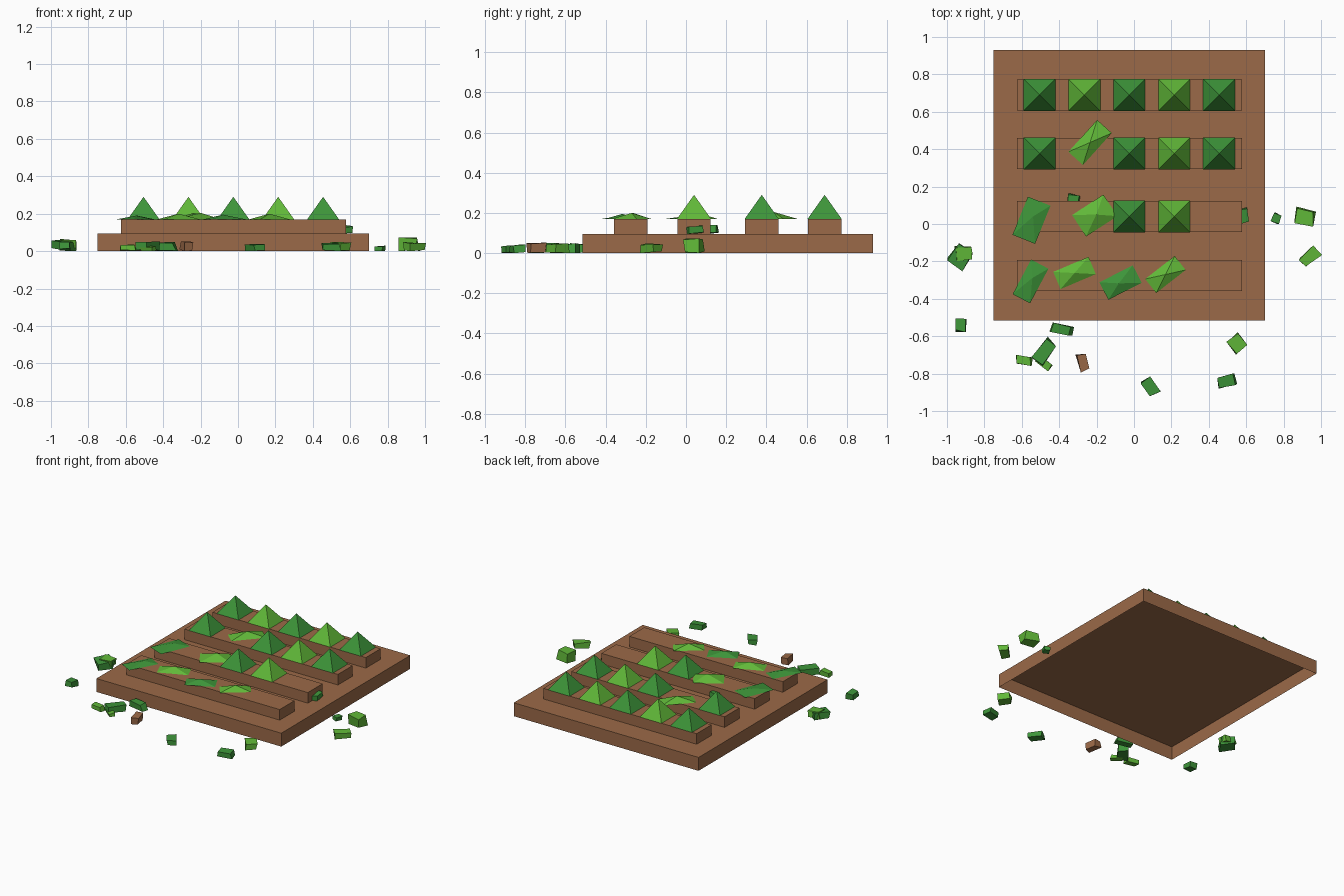
import bpy, bmesh, math, random
from mathutils import Matrix, Vector

random.seed(4)
if "Cube" in bpy.data.objects:
    bpy.data.objects.remove(bpy.data.objects["Cube"])


def material(name, rgb):
    m = bpy.data.materials.new(name)
    m.use_nodes = True
    m.diffuse_color = (*rgb, 1)
    m.node_tree.nodes["Principled BSDF"].inputs["Base Color"].default_value = (*rgb, 1)
    return m


soil = material("soil brown", (0.33, 0.144, 0.065))
dark = material("dark green", (0.047, 0.3, 0.041))
light = material("light green", (0.119, 0.48, 0.04))


def finish(bm, name, mat, loc, angle=0):
    mesh = bpy.data.meshes.new(name)
    bmesh.ops.recalc_face_normals(bm, faces=bm.faces)
    bm.to_mesh(mesh)
    bm.free()
    mesh.materials.append(mat)
    ob = bpy.data.objects.new(name, mesh)
    ob.location = loc
    ob.rotation_euler.z = math.radians(angle)
    bpy.context.collection.objects.link(ob)
    return ob


def open_box(name, x0, x1, y0, y1, z0, z1):
    """Soil slab without an underside."""
    bm = bmesh.new()
    size = Matrix.Diagonal((x1 - x0, y1 - y0, z1 - z0, 1))
    bmesh.ops.create_cube(bm, size=1, matrix=size)
    bm.normal_update()
    under = [f for f in bm.faces if f.normal.z < -0.5]
    bmesh.ops.delete(bm, geom=under, context="FACES_ONLY")
    finish(bm, name, soil, ((x0 + x1) / 2, (y0 + y1) / 2, (z0 + z1) / 2))


def plant(name, mat, x, y, length, width, height, angle=0, lean=0):
    """Four-sided pyramid; lean shifts the tip along its length."""
    bm = bmesh.new()
    base = [bm.verts.new((sx * length / 2, sy * width / 2, 0))
            for sx, sy in ((-1, -1), (1, -1), (1, 1), (-1, 1))]
    tip = bm.verts.new((lean * length, 0, height))
    bm.faces.new(base)
    for i in range(4):
        bm.faces.new((base[i], base[(i + 1) % 4], tip))
    finish(bm, name, mat, (x, y, 0.17), angle)


def chunk(name, mat, x, y, length, width, height, angle, z=0):
    """Uneven, slightly tilted block resting on height z."""
    bm = bmesh.new()
    bmesh.ops.create_cube(bm, size=1)
    for v in bm.verts:
        v.co += Vector([random.uniform(-0.1, 0.1) for _ in range(3)])
        v.co = Vector((v.co.x * length, v.co.y * width, v.co.z * height))
    tilt = Matrix.Rotation(random.uniform(-0.15, 0.15), 3, "X")
    bmesh.ops.rotate(bm, verts=bm.verts, matrix=tilt)
    low = min(v.co.z for v in bm.verts)
    bmesh.ops.translate(bm, verts=bm.verts, vec=(0, 0, -low))
    finish(bm, name, mat, (x, y, z), angle)


# Soil bed and raised planting rows
open_box("soil_bed", -0.75, 0.70, -0.515, 0.93, 0, 0.095)
rows = [0.69, 0.377, 0.04, -0.275]
for i, y in enumerate(rows):
    open_box(f"planting_row_{i + 1}", -0.625, 0.578, y - 0.083, y + 0.083, 0.095, 0.17)

# Standing plants, alternating greens along each row
standing = [(0, 1, 2, 3, 4), (0, 2, 3, 4), (2, 3)]
for y, columns in zip(rows, standing):
    for c in columns:
        plant("standing_plant", light if c % 2 else dark,
              -0.505 + 0.24 * c, y, 0.17, 0.17, 0.12)

# Crushed plants: colour, x, y, length, width, height, angle, lean
for p in [
    (light, -0.235, 0.436, 0.23, 0.105, 0.035, 48, 0),
    (dark, -0.548, 0.02, 0.22, 0.13, 0.02, 68, 0.1),
    (light, -0.21, 0.045, 0.2, 0.137, 0.035, 33, 0.05),
    (dark, -0.553, -0.307, 0.21, 0.105, 0.02, 62, 0.1),
    (light, -0.318, -0.262, 0.205, 0.1, 0.03, 23, 0),
    (dark, -0.072, -0.313, 0.2, 0.105, 0.025, 27, -0.05),
    (light, 0.168, -0.27, 0.2, 0.095, 0.03, 38, 0),
]:
    plant("crushed_plant", *p)

# Scattered chunks: colour, x, y, length, width, height, angle, resting height
for p in [
    (dark, -0.93, -0.175, 0.1, 0.09, 0.045, 55, 0),
    (light, -0.91, -0.155, 0.08, 0.07, 0.045, 5, 0.015),
    (dark, -0.925, -0.54, 0.055, 0.07, 0.04, 0, 0),
    (light, -0.59, -0.73, 0.08, 0.045, 0.03, -5, 0),
    (dark, -0.48, -0.68, 0.12, 0.075, 0.045, 50, 0),
    (light, -0.48, -0.745, 0.075, 0.04, 0.02, -40, 0),
    (dark, -0.39, -0.565, 0.11, 0.05, 0.045, -12, 0),
    (soil, -0.275, -0.74, 0.05, 0.085, 0.042, 12, 0),
    (dark, 0.09, -0.87, 0.09, 0.055, 0.035, -55, 0),
    (dark, 0.495, -0.84, 0.09, 0.06, 0.035, 12, 0),
    (light, 0.55, -0.64, 0.09, 0.07, 0.045, -52, 0),
    (light, 0.94, -0.175, 0.095, 0.06, 0.04, 40, 0),
    (light, 0.91, 0.04, 0.1, 0.08, 0.07, -12, 0),
    (dark, 0.76, 0.03, 0.045, 0.045, 0.03, -25, 0),
    (dark, 0.585, 0.045, 0.045, 0.075, 0.035, 5, 0.095),
    (dark, -0.325, 0.13, 0.06, 0.05, 0.04, -8, 0.095),
]:
    chunk("scattered_chunk", *p)
